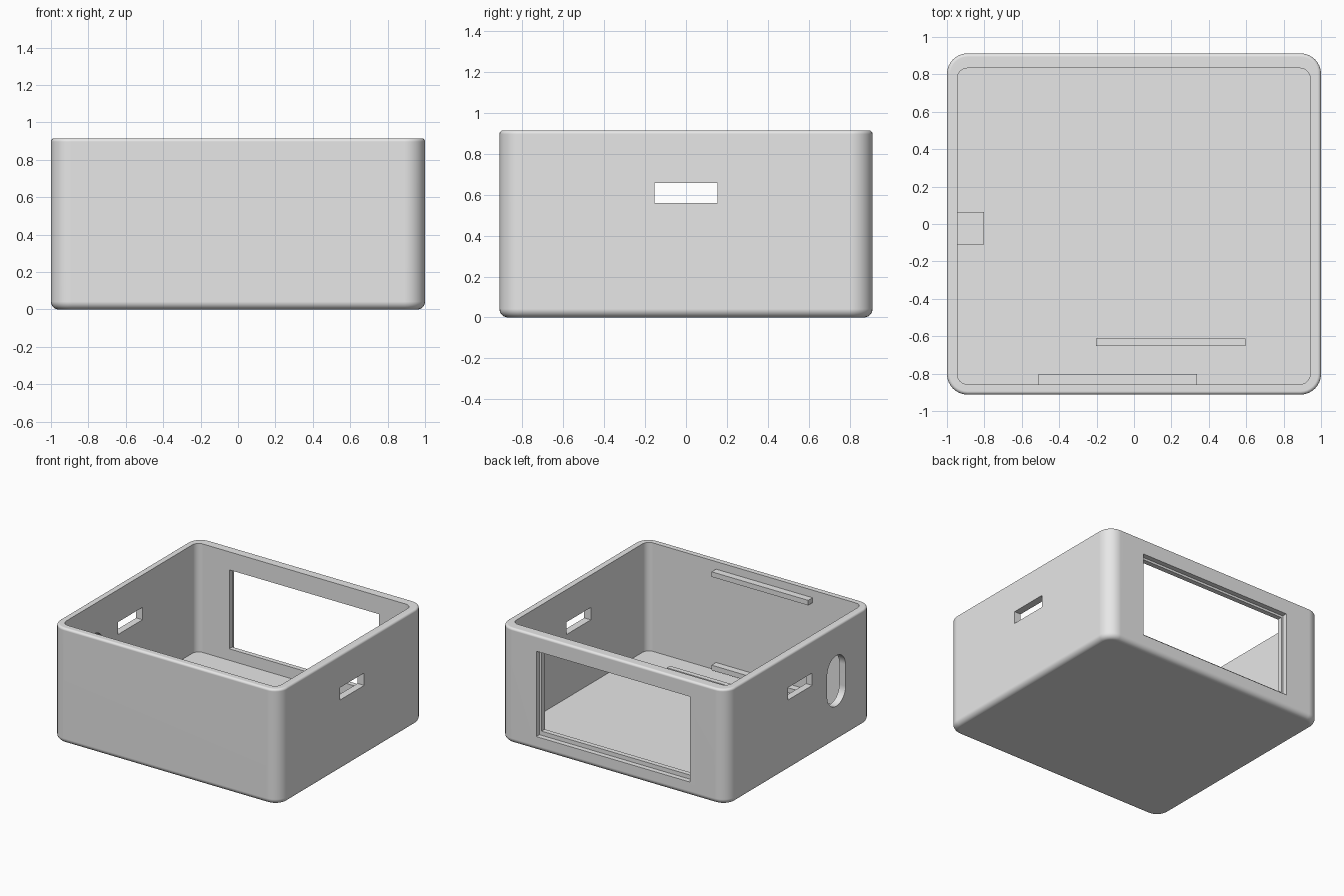
import bpy, bmesh
from math import sin, cos, pi, radians

cube = bpy.data.objects.get("Cube")
if cube:
    bpy.data.objects.remove(cube, do_unlink=True)

grey = bpy.data.materials.new("light grey plastic")
grey.use_nodes = True
grey.diffuse_color = (0.8, 0.8, 0.8, 1)
grey.node_tree.nodes["Principled BSDF"].inputs["Base Color"].default_value = (0.8, 0.8, 0.8, 1)


def finish(name, bm):
    bmesh.ops.recalc_face_normals(bm, faces=bm.faces)
    mesh = bpy.data.meshes.new(name)
    bm.to_mesh(mesh)
    bm.free()
    mesh.materials.append(grey)
    obj = bpy.data.objects.new(name, mesh)
    bpy.context.collection.objects.link(obj)
    return obj


def rounded_outline(x, y, r, steps=8):
    """Rounded rectangle between the limits x and y, counter-clockwise."""
    corners = [(x[1] - r, y[1] - r), (x[0] + r, y[1] - r),
               (x[0] + r, y[0] + r), (x[1] - r, y[0] + r)]
    return [(cx + r * cos((q + i / steps) * pi / 2), cy + r * sin((q + i / steps) * pi / 2))
            for q, (cx, cy) in enumerate(corners) for i in range(steps + 1)]


def loft(name, rings):
    """Skin a list of equal-length point rings and cap both ends."""
    bm = bmesh.new()
    loops = [[bm.verts.new(p) for p in ring] for ring in rings]
    for a, b in zip(loops, loops[1:]):
        n = len(a)
        for i in range(n):
            j = (i + 1) % n
            bm.faces.new((a[i], a[j], b[j], b[i]))
    bm.faces.new(loops[0][::-1])
    bm.faces.new(loops[-1])
    return finish(name, bm)


def box(name, x, y, z, bevel=0):
    bm = bmesh.new()
    bmesh.ops.create_cube(bm, size=1)
    for v in bm.verts:
        v.co = [lim[0] if c < 0 else lim[1] for c, lim in zip(v.co, (x, y, z))]
    if bevel:
        edges = [e for e in bm.edges if all(v.co.x == max(x) and v.co.z == max(z) for v in e.verts)]
        bmesh.ops.bevel(bm, geom=edges, offset=bevel, segments=1, affect='EDGES')
    return finish(name, bm)


# Open case: outer skin from the base up, over the rim, down inside to the floor
HALF_X, HALF_Y, HEIGHT, CORNER = 1.0, 0.912, 0.915, 0.11
BASE_R, RIM_R, FLOOR = 0.042, 0.018, 0.055
INNER = ((-0.945, 0.942), (-0.857, 0.833), 0.055)


def outer_ring(inset, z):
    x, y = HALF_X - inset, HALF_Y - inset
    return [(px, py, z) for px, py in rounded_outline((-x, x), (-y, y), CORNER - inset)]


def fillet(r, z, start):
    """Quarter-round rings between a level face and the wall."""
    angles = [start + i * pi / 12 for i in range(7)]
    return [outer_ring(r * (1 - cos(a)), z + r * sin(a)) for a in angles]


rings = fillet(BASE_R, BASE_R, -pi / 2) + fillet(RIM_R, HEIGHT - RIM_R, 0)
rings += [[(px, py, z) for px, py in rounded_outline(*INNER)] for z in (HEIGHT, FLOOR)]
case = loft("case", rings)

# Openings: stepped rear window, side slots and an oval port
cutters = [
    box("window_recess_cutter", (-0.674, 0.674), (0.872, 1.0), (0.113, 0.79)),
    box("window_cutter", (-0.66, 0.655), (0.75, 0.95), (0.146, 0.772)),
    box("slot_cutter", (-1.2, 1.2), (-0.153, 0.153), (0.56, 0.658)),
]
oval = rounded_outline((-0.57, -0.34), (0.28, 0.68), 0.1149, 12)
cutters.append(loft("oval_cutter", [[(x, y, z) for y, z in oval] for x in (-1.2, -0.8)]))

for cutter in cutters:
    cutter.hide_render = True
    mod = case.modifiers.new(cutter.name, 'BOOLEAN')
    mod.operation, mod.solver, mod.object = 'DIFFERENCE', 'EXACT', cutter
bpy.context.view_layer.update()
cut_mesh = bpy.data.meshes.new_from_object(case.evaluated_get(bpy.context.evaluated_depsgraph_get()))
case.modifiers.clear()
case.data = cut_mesh
for cutter in cutters:
    bpy.data.objects.remove(cutter, do_unlink=True)

# Smooth rounded corners, flat walls
bpy.ops.object.select_all(action='DESELECT')
case.select_set(True)
bpy.context.view_layer.objects.active = case
bpy.ops.object.shade_smooth_by_angle(angle=radians(30))
case.modifiers.new("flat_walls", 'WEIGHTED_NORMAL').keep_sharp = True

# Retaining ribs on the front wall and the floor
for name, z in (("upper_rib", 0.815), ("lower_rib", 0.075)):
    box(name, (-0.51, 0.337), (-0.87, -0.802), (z, z + 0.04))
box("floor_rib", (-0.203, 0.597), (-0.652, -0.613), (FLOOR - 0.01, 0.097))

# Support block against the side wall
box("support_block", (-0.96, -0.803), (-0.11, 0.063), (FLOOR - 0.01, 0.2), 0.008)
